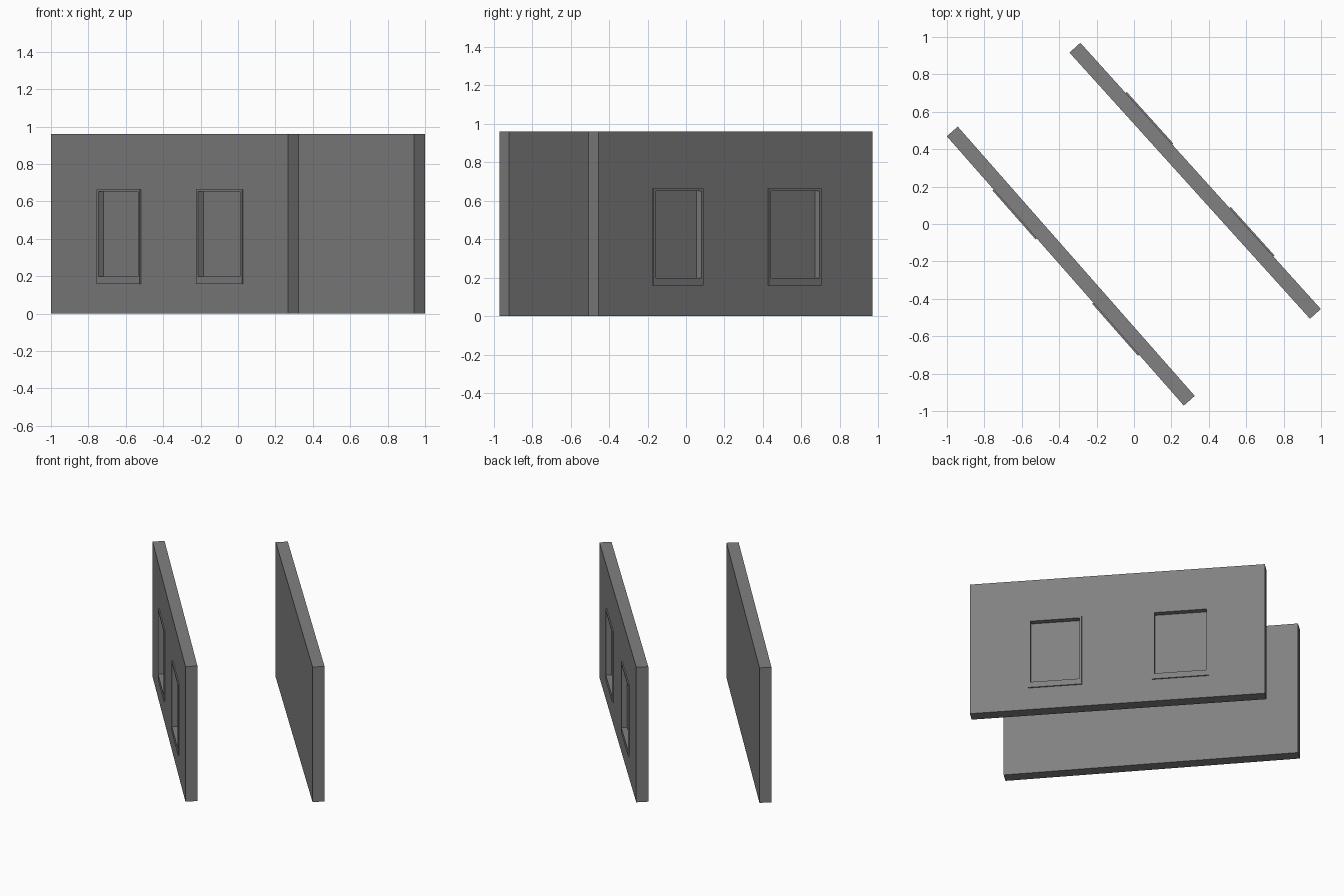
import bpy, bmesh, math
from mathutils import Vector

cube = bpy.data.objects.get("Cube")
if cube:
    bpy.data.objects.remove(cube, do_unlink=True)

LENGTH, THICK, HEIGHT = 1.918, 0.078, 0.96
FRAME_OUT = 0.008                 # frame stands proud of the wall
RECESS = 0.029                    # pane sits behind the wall surface
FRAME_Z, OPEN_Z = (0.16, 0.665), (0.2, 0.652)
JAMB = 0.015
WINDOWS = [(-0.58, -0.231), (0.227, 0.597)]

grey = bpy.data.materials.new("wall_grey")
grey.use_nodes = True
colour = (0.22, 0.22, 0.22, 1)
grey.diffuse_color = colour
bsdf = grey.node_tree.nodes["Principled BSDF"]
bsdf.inputs["Base Color"].default_value = colour
bsdf.inputs["Roughness"].default_value = 0.8


def within(f, xs, zs):
    c = f.calc_center_median()
    return xs[0] < c.x < xs[1] and zs[0] < c.z < zs[1]


def push(bm, faces, dy):
    """Extrude a patch of the outer face along y."""
    new = bmesh.ops.extrude_face_region(bm, geom=faces)["geom"]
    verts = [g for g in new if isinstance(g, bmesh.types.BMVert)]
    bmesh.ops.translate(bm, vec=(0, dy, 0), verts=verts)
    old = [f for f in faces if f.is_valid]
    if old:
        bmesh.ops.delete(bm, geom=old, context="FACES")


def wall(name, x, y, angle):
    bm = bmesh.new()
    bmesh.ops.create_cube(bm, size=1)
    bmesh.ops.scale(bm, vec=(LENGTH, THICK, HEIGHT), verts=bm.verts)
    bmesh.ops.translate(bm, vec=(0, 0, HEIGHT / 2), verts=bm.verts)

    # Score the window outlines into the slab
    cuts = [(Vector((0, 0, z)), Vector((0, 0, 1))) for z in FRAME_Z + OPEN_Z]
    for a, b in WINDOWS:
        cuts += [(Vector((t, 0, 0)), Vector((1, 0, 0)))
                 for t in (a, a + JAMB, b - JAMB, b)]
    for co, no in cuts:
        bmesh.ops.bisect_plane(bm, geom=bm.verts[:] + bm.edges[:] + bm.faces[:],
                               plane_co=co, plane_no=no)

    # Raise each frame and sink each pane
    for a, b in WINDOWS:
        inner = (a + JAMB, b - JAMB)
        outer_face = [f for f in bm.faces if f.normal.y < -0.9]
        patch = [f for f in outer_face if within(f, (a, b), FRAME_Z)]
        pane = [f for f in patch if within(f, inner, OPEN_Z)]
        ring = [f for f in patch if f not in pane]
        push(bm, pane, RECESS)
        push(bm, ring, -FRAME_OUT)

    bmesh.ops.recalc_face_normals(bm, faces=bm.faces)
    bmesh.ops.dissolve_limit(bm, angle_limit=math.radians(1),
                             verts=bm.verts, edges=bm.edges)
    mesh = bpy.data.meshes.new(name)
    bm.to_mesh(mesh)
    bm.free()
    mesh.materials.append(grey)
    ob = bpy.data.objects.new(name, mesh)
    ob.location = (x, y, 0)
    ob.rotation_euler.z = math.radians(angle)
    bpy.context.collection.objects.link(ob)


# Two near-parallel walls with their windows facing outwards
wall("front_wall", -0.338, -0.225, -48.65)
wall("back_wall", 0.327, 0.231, 132.1)
